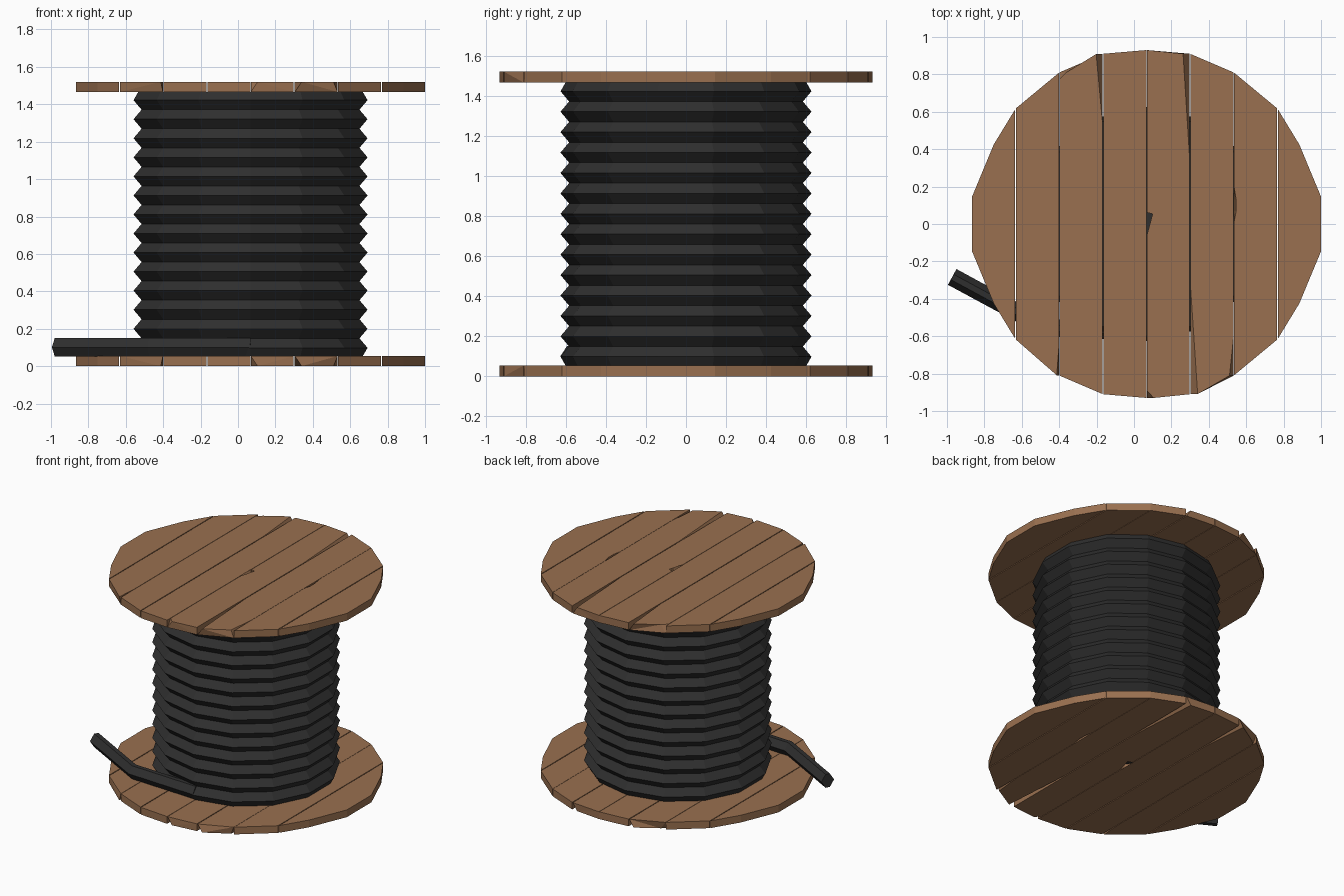
import bpy, bmesh, math

if "Cube" in bpy.data.objects:
    bpy.data.objects.remove(bpy.data.objects["Cube"])

CX = 0.067          # spool axis
PITCH = 0.2333      # plank width
THICK = 0.054       # flange thickness
HEIGHT = 1.52


def material(name, rgb):
    m = bpy.data.materials.new(name)
    m.diffuse_color = (*rgb, 1)
    m.use_nodes = True
    m.node_tree.nodes["Principled BSDF"].inputs["Base Color"].default_value = m.diffuse_color
    return m


WOOD = material("brown wood", (0.32, 0.162, 0.08))
RUBBER = material("black rubber", (0.028, 0.028, 0.028))


def make(name, bm, mat):
    bmesh.ops.recalc_face_normals(bm, faces=bm.faces)
    me = bpy.data.meshes.new(name)
    bm.to_mesh(me)
    bm.free()
    me.materials.append(mat)
    ob = bpy.data.objects.new(name, me)
    bpy.context.collection.objects.link(ob)
    return ob


# Half width of the round flange at distance d from the axis
RIM = [(0, 0.93), (0.2333, 0.91), (0.4667, 0.81), (0.7, 0.617), (0.817, 0.425), (0.9333, 0.145)]


def rim(d):
    d = min(abs(d), 0.9333)
    for (a, ya), (b, yb) in zip(RIM, RIM[1:]):
        if d <= b + 1e-6:
            return ya + (yb - ya) * (d - a) / (b - a)
    return RIM[-1][1]


# Splintered corners: (plank, side, end) -> (width, y where the splinter starts)
CHIPS = {
    (2, 1, 1): (0.033, 0.55), (4, 1, 1): (0.035, 0.35), (5, -1, -1): (0.037, -0.35),
    (5, 1, -1): (0.022, -0.6), (4, -1, -1): (0.037, -0.89), (1, 1, -1): (0.012, -0.65),
    (2, -1, 1): (0.037, 0.775),
}
GAPS = [0, 0.003, 0.0015, 0.003, 0.0015, 0.003, 0.001, 0.003, 0]


def plank_outline(i):
    """Counter-clockwise (x, y, sideways shift of the outer-face vertex)."""
    x0 = (i - 4) * PITCH + GAPS[i]
    x1 = (i - 3) * PITCH - GAPS[i + 1]

    def edge(side):
        x = x1 if side > 0 else x0
        pts = []
        for end in (-1, 1):
            y = end * rim(x)
            w, start = CHIPS.get((i, side, end), (0, None))
            pts.append((x, y, -side * w))
            if w:
                pts.append((x, start, 0))
        if (i, side) in ((3, 1), (4, -1)):            # half of the axle hole
            for k in range(7):
                a = math.pi * k / 6
                pts.append((x - side * 0.062 * math.sin(a), -0.062 * math.cos(a), 0))
        if (i, side) == (6, -1):                      # notch in mid edge
            pts += [(x, 0.01, 0), (x, 0.07, 0.012), (x, 0.13, 0.012), (x, 0.2, 0)]
        return sorted(pts, key=lambda p: p[1])

    right, left = edge(1), edge(-1)[::-1]
    if i in (0, 7):                                   # extra rim corner
        xm = 0.817 if i else -0.817
        return [(xm, -0.425, 0)] + right + [(xm, 0.425, 0)] + left
    return right + left


# Flanges: eight planks, outer face up on top and down at the bottom
def flange(name, z_in, z_out):
    bm = bmesh.new()
    for i in range(8):
        pts = plank_outline(i)
        inner = [bm.verts.new((CX + x, y, z_in)) for x, y, s in pts]
        outer = [bm.verts.new((CX + x + s, y, z_out)) for x, y, s in pts]
        bm.faces.new(inner)
        bm.faces.new(outer)
        n = len(pts)
        for k in range(n):
            j = (k + 1) % n
            bm.faces.new((inner[k], inner[j], outer[j], outer[k]))
    bmesh.ops.triangulate(bm, faces=bm.faces)
    make(name, bm, WOOD)


flange("top_flange", HEIGHT - THICK, HEIGHT)
flange("bottom_flange", THICK, 0)

# Wound cable: 14 ridged turns, 14 sides
SIDES, TURNS = 14, 14
step = (HEIGHT - 2 * THICK + 0.014) / TURNS
profile = [(0.6, THICK - 0.001)]
for t in range(TURNS):
    z = THICK - 0.007 + step * (t + 0.5)
    profile.append((0.626, z))
    if t < TURNS - 1:
        profile.append((0.583, z + step / 2))
profile.append((0.6, HEIGHT - THICK + 0.001))
bm = bmesh.new()
rings = []
for r, z in profile:
    rings.append([bm.verts.new((CX + 1.025 * r * math.sin(2 * math.pi * k / SIDES),
                                -r * math.cos(2 * math.pi * k / SIDES), z))
                  for k in range(SIDES)])
for a, b in zip(rings, rings[1:]):
    for k in range(SIDES):
        j = (k + 1) % SIDES
        bm.faces.new((a[k], a[j], b[j], b[k]))
bm.faces.new(rings[0])
bm.faces.new(rings[-1])
make("wound_cable", bm, RUBBER)

# Loose cable end: six-sided bar leaving the lowest turn
SECTION = [(0.048, 0), (0.016, 0.05), (-0.016, 0.05), (-0.048, 0), (-0.016, -0.05), (0.016, -0.05)]
PATH = [(-0.972, -0.283), (-0.47, -0.555), (0.067, -0.578)]
bm = bmesh.new()
rings = []
for n, (px, py) in enumerate(PATH):
    ax, ay = PATH[max(n - 1, 0)]
    bx, by = PATH[min(n + 1, 2)]
    ln = math.hypot(bx - ax, by - ay)
    nx, ny = -(by - ay) / ln, (bx - ax) / ln
    rings.append([bm.verts.new((px + nx * u, py + ny * u, 0.101 + v)) for u, v in SECTION])
for a, b in zip(rings, rings[1:]):
    for k in range(6):
        j = (k + 1) % 6
        bm.faces.new((a[k], a[j], b[j], b[k]))
bm.faces.new(rings[0])
bm.faces.new(rings[-1])
make("loose_cable_end", bm, RUBBER)
